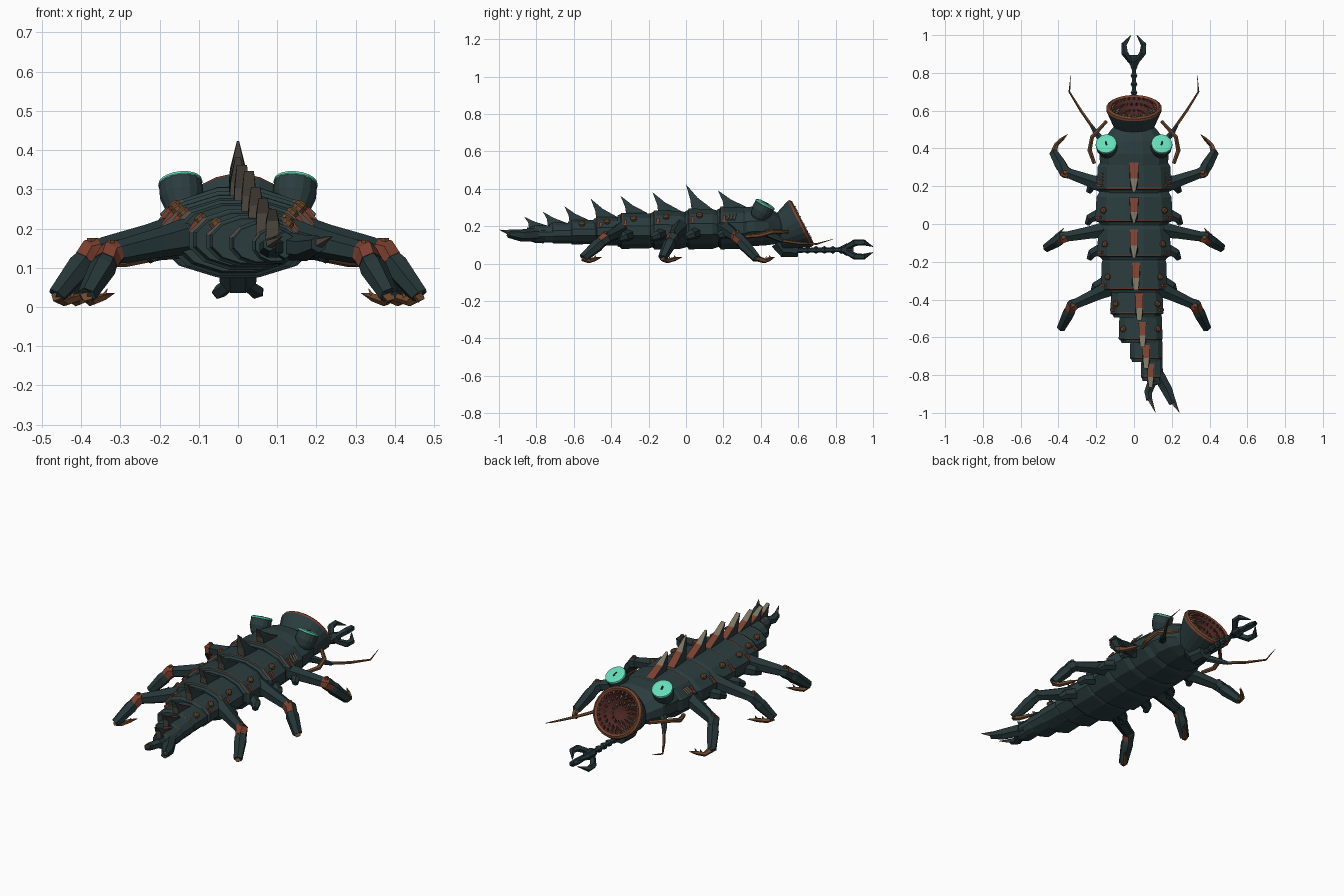
import bpy, bmesh, math
from mathutils import Vector

cube = bpy.data.objects.get("Cube")
if cube:
    bpy.data.objects.remove(cube, do_unlink=True)


def material(name, rgb):
    m = bpy.data.materials.new(name)
    m.use_nodes = True
    m.diffuse_color = (*rgb, 1)
    m.node_tree.nodes["Principled BSDF"].inputs["Base Color"].default_value = (*rgb, 1)
    return m


SHELL = material("dark teal shell", (0.024, 0.046, 0.049))
LIMB = material("deep teal limb", (0.019, 0.037, 0.04))
RED = material("rust red", (0.2, 0.05, 0.028))
BROWN = material("bronze brown", (0.15, 0.065, 0.027))
HORN = material("pale horn", (0.2, 0.17, 0.12))
DUSK = material("dusky horn", (0.085, 0.07, 0.055))
EYE = material("mint eye", (0.13, 0.72, 0.48))
MOUTH = material("dark red mouth", (0.07, 0.02, 0.017))
BLACK = material("black pupil", (0.008, 0.01, 0.012))


def build(name, verts, faces, mats, rule=None):
    """Mesh object with outward normals; rule picks a slot from a face index and face."""
    mesh = bpy.data.meshes.new(name)
    bm = bmesh.new()
    vs = [bm.verts.new(v) for v in verts]
    for i, f in enumerate(faces):
        face = bm.faces.new([vs[k] for k in f])
        if rule:
            face.material_index = rule(i, face)
    bmesh.ops.recalc_face_normals(bm, faces=bm.faces)
    bm.to_mesh(mesh)
    bm.free()
    for m in mats:
        mesh.materials.append(m)
    ob = bpy.data.objects.new(name, mesh)
    bpy.context.collection.objects.link(ob)


def loft(name, rings, mats, rule=None):
    """Skin equal-sized rings and cap both ends."""
    n = len(rings[0])
    faces = [(r * n + k, r * n + (k + 1) % n, (r + 1) * n + (k + 1) % n, (r + 1) * n + k)
             for r in range(len(rings) - 1) for k in range(n)]
    last = (len(rings) - 1) * n
    faces += [tuple(range(n)), tuple(range(last, last + n))]
    build(name, [v for ring in rings for v in ring], faces, mats, rule)


def ring(centre, axis, rx, ry, n):
    """Ring around an axis, with rx sideways and ry upwards."""
    axis = Vector(axis).normalized()
    ref = Vector((0, 0, 1)) if abs(axis.z) < 0.95 else Vector((0, 1, 0))
    side = axis.cross(ref).normalized()
    up = side.cross(axis)
    angles = [2 * math.pi * (k + 0.5) / n for k in range(n)]
    return [Vector(centre) + side * rx * math.cos(a) + up * ry * math.sin(a) for a in angles]


def tube(name, points, radii, mats, n=6, rule=None):
    pts = [Vector(p) for p in points]
    rings = []
    for i, p in enumerate(pts):
        axis = pts[min(i + 1, len(pts) - 1)] - pts[max(i - 1, 0)]
        rings.append(ring(p, axis, radii[i], radii[i], n))
    loft(name, rings, mats if isinstance(mats, list) else [mats], rule)


# Body segments: front y, rear y, centre x, half width, centre z, half height
SEGMENTS = [
    (0.335, 0.185, 0, 0.205, 0.19, 0.118),
    (0.175, 0.015, 0, 0.212, 0.185, 0.113),
    (0.005, -0.17, 0, 0.202, 0.18, 0.108),
    (-0.165, -0.345, 0, 0.182, 0.175, 0.1),
    (-0.33, -0.475, 0.015, 0.145, 0.172, 0.08),
    (-0.46, -0.61, 0.035, 0.12, 0.168, 0.068),
    (-0.59, -0.71, 0.065, 0.09, 0.163, 0.058),
    (-0.69, -0.81, 0.095, 0.06, 0.157, 0.048),
]
# Spines: x, front y, tip y, tip z, tip width share
SPINES = [
    (0, 0.325, 0.17, 0.392, 0.3), (0, 0.14, 0, 0.423, 0.12),
    (0, -0.03, -0.18, 0.382, 0.3), (0.01, -0.205, -0.35, 0.362, 0.6),
    (0.028, -0.365, -0.51, 0.347, 0.6), (0.045, -0.52, -0.65, 0.306, 0.6),
    (0.064, -0.64, -0.765, 0.277, 0.6), (0.088, -0.74, -0.865, 0.25, 0.5),
]


def spine(name, x, front, tip_y, tip_z, tip_width, base, half):
    """Swept back fin: red leading edge with a pale point, dark sides, dusky rear edge."""
    length, rise = front - tip_y, tip_z - base
    profile = [(length, 0, 1), (length * 0.45, rise * 0.45, 0.9), (0, rise, tip_width),
               (length * 0.17, rise * 0.35, 0.85), (length * 0.25, -0.05, 1)]
    n = len(profile)
    verts = [(x + s * half * w, tip_y + py, base + pz) for s in (-1, 1) for py, pz, w in profile]
    faces = [(k, (k + 1) % n, n + (k + 1) % n, n + k) for k in range(n)]
    faces += [(0, 1, 3, 4), (1, 2, 3), (n, n + 1, n + 3, n + 4), (n + 1, n + 2, n + 3)]
    slots = [1, 2, 3, 3, 0]
    build(name, verts, faces, [SHELL, RED, HORN, DUSK], lambda i, f: slots[i] if i < n else 0)


for i, (y0, y1, x, w, z, h) in enumerate(SEGMENTS):
    span = y0 - y1
    stations = [(y0, 0.88), (y0 - span * 0.2, 0.97), (y1 + 0.007, 1.0), (y1, 1.0), (y1 - 0.005, 0.92), (y1 - 0.02, 0.86)]

    def rim_colour(k, face):
        c = face.calc_center_median()
        if 24 <= k < 36 and c.z > z + h * 0.6:
            return 1
        return 2 if 36 <= k < 48 and h * 0.35 < c.z - z < h * 0.8 else 0

    loft(f"body_segment_{i + 1}",
         [ring((x, y, z), (0, 1, 0), w * s, h * s, 12) for y, s in stations],
         [SHELL, RED if i in (0, 3) else BROWN, DUSK], rim_colour)
    spine(f"back_spine_{i + 1}", *SPINES[i], z + h * 0.95, 0.024 - 0.0008 * i)
    # Bolts, rust plates and side lobes
    for s, side in ((1, "left"), (-1, "right")):
        if 0 < i < 6:
            at = Vector((x + s * w * 0.75, y1 + span * 0.36, z + h * 0.62))
            out = Vector((s * 0.6, 0, 0.8))
            tube(f"{side}_bolt_{i + 1}", [at - out * 0.01, at + out * 0.01, at + out * 0.015],
                 [0.017, 0.017, 0.01], BROWN, 8)
        if i < 5:
            tube(f"{side}_rust_plate_{i + 1}",
                 [(x + s * w * 0.82, y1 + 0.02, z + h * 0.55), (x + s * w * 0.95, y1 + 0.02, z + h * 0.25)],
                 [0.011, 0.009], RED, 4)
        if i < 4:
            tube(f"{side}_side_lobe_{i + 1}",
                 [(s * w * 0.85, y1 + 0.04, z - 0.02), (s * (w + 0.02), y1 + 0.015, z - 0.03),
                  (s * (w + 0.035), y1 - 0.015, z - 0.045)], [0.033, 0.027, 0.016], LIMB)

# Tail fork
tube("tail_stem", [(0.105, -0.76, 0.155), (0.12, -0.85, 0.158)], [0.048, 0.034], SHELL)
tube("tail_fork_right", [(0.11, -0.8, 0.155), (0.075, -0.89, 0.15), (0.08, -0.93, 0.16)],
     [0.03, 0.024, 0.018], LIMB)
tube("tail_fork_left", [(0.13, -0.8, 0.155), (0.175, -0.88, 0.15), (0.205, -0.95, 0.16)],
     [0.036, 0.033, 0.022], LIMB)
tube("tail_claw_right", [(0.08, -0.92, 0.16), (0.113, -0.997, 0.18)], [0.015, 0.001], DUSK, 5)
tube("tail_claw_left", [(0.2, -0.93, 0.16), (0.24, -0.997, 0.18)], [0.019, 0.001], DUSK, 5)

# Head
HEAD = [(0.3, 0.185, 0.195, 0.108), (0.37, 0.19, 0.2, 0.11), (0.44, 0.172, 0.2, 0.105),
        (0.5, 0.125, 0.185, 0.08), (0.54, 0.08, 0.18, 0.05)]
loft("head", [ring((0, y, z), (0, 1, 0), w, h, 12) for y, w, z, h in HEAD], [SHELL])

# Funnel mouth: outer wall, rim and hollow throat in one skin
AXIS = Vector((0, 0.89, 0.46)).normalized()
RIM = Vector((0, 0.618, 0.218))
FUNNEL = [(-0.15, 0.092), (-0.07, 0.125), (-0.012, 0.148), (0.0, 0.146), (0.008, 0.134),
          (0.002, 0.124), (-0.03, 0.09), (-0.06, 0.045), (-0.07, 0.015)]
BANDS = [0, 0, 2, 1, 2, 3, 3, 3]
loft("funnel_mouth", [ring(RIM + AXIS * d, AXIS, r, r * 0.94, 24) for d, r in FUNNEL],
     [SHELL, BROWN, RED, MOUTH], lambda k, f: BANDS[k // 24] if k < 24 * 8 else (0 if k == 192 else 3))
TOOTH_ROWS = [(0.0, 0.12, 26, 0.009), (-0.02, 0.094, 20, 0.008), (-0.043, 0.062, 14, 0.007)]
for row, (depth, radius, count, size) in enumerate(TOOTH_ROWS):
    centre = RIM + AXIS * depth
    for k, p in enumerate(ring(centre, AXIS, radius, radius * 0.94, count)):
        inward = (centre - p).normalized()
        tube(f"tooth_{row + 1}_{k + 1}", [p - AXIS * 0.008, p + inward * 0.022 + AXIS * 0.012],
             [size, 0.001], RED if k % 3 == 0 else (HORN if k % 3 == 1 else DUSK), 4)

# Chin and grasping arm
tube("chin_block", [(0, 0.5, 0.12), (0, 0.53, 0.077), (0, 0.6, 0.072)], [0.055, 0.05, 0.04], LIMB, 8)
tube("grasper_arm", [(0, 0.58, 0.07), (0, 0.86, 0.075)], [0.013, 0.013], LIMB)
for k in range(5):
    y = 0.65 + 0.045 * k
    tube(f"arm_joint_{k + 1}", [(0, y - 0.012, 0.073), (0, y, 0.073), (0, y + 0.012, 0.073)],
         [0.014, 0.021, 0.014], LIMB)
tube("grasper_palm", [(0, 0.83, 0.075), (0, 0.86, 0.075), (0, 0.895, 0.075)], [0.018, 0.034, 0.024], LIMB)
for sx in (-1, 1):
    for sz in (-1, 1):
        tube("grasper_claw_" + ("left" if sx > 0 else "right") + ("_upper" if sz > 0 else "_lower"),
             [(sx * 0.015, 0.86, 0.075 + sz * 0.012), (sx * 0.048, 0.905, 0.075 + sz * 0.037),
              (sx * 0.052, 0.95, 0.075 + sz * 0.038), (sx * 0.016, 0.998, 0.075 + sz * 0.016)],
             [0.015, 0.019, 0.016, 0.002], LIMB, 5)

# Legs: hip, knee, ankle, claw bend, claw tip
LEGS = {
    "front": [(0.15, 0.2, 0.19), (0.365, 0.275, 0.14), (0.425, 0.375, 0.03), (0.41, 0.42, 0.014), (0.352, 0.475, 0.035)],
    "middle": [(0.15, -0.03, 0.19), (0.375, -0.07, 0.14), (0.462, -0.125, 0.03), (0.44, -0.1, 0.014), (0.37, -0.02, 0.035)],
    "rear": [(0.13, -0.34, 0.18), (0.325, -0.43, 0.135), (0.385, -0.55, 0.03), (0.375, -0.52, 0.014), (0.315, -0.45, 0.035)],
}
for s, side in ((1, "left"), (-1, "right")):
    for place, path in LEGS.items():
        hip, knee, ankle, bend, tip = [Vector((s * x, y, z)) for x, y, z in path]
        label = f"{side}_{place}_"
        tube(label + "thigh", [hip, hip.lerp(knee, 0.35), hip.lerp(knee, 0.85), knee],
             [0.048, 0.038, 0.031, 0.024], LIMB)
        # Red only on the rear of the knee
        tube(label + "knee", [knee.lerp(hip, 0.1), knee, knee.lerp(ankle, 0.2)], [0.031, 0.035, 0.032],
             [LIMB, RED], 6, lambda k, f: int(k < 12 and f.calc_center_median().y < knee.y - 0.004))
        tube(label + "knee_pin", [knee + Vector((0, 0, 0.02)), knee + Vector((0, 0, 0.036))],
             [0.014, 0.011], BROWN)
        tube(label + "shin", [knee, knee.lerp(ankle, 0.35), ankle, ankle.lerp(bend, 0.3)],
             [0.024, 0.035, 0.025, 0.016], LIMB)
        tube(label + "claw", [ankle, bend, bend.lerp(tip, 0.5), tip], [0.018, 0.013, 0.011, 0.001], BROWN, 5)
        for k, amount in enumerate((0.15, 0.5)):
            root = bend.lerp(tip, amount)
            tube(f"{label}claw_barb_{k + 1}", [root, root + Vector((-s * 0.012, 0, 0.022))],
                 [0.009, 0.001], BROWN, 4)

    # Eyes on rounded, tilted sockets
    look = Vector((s * 0.1, 0.47, 0.88)).normalized()
    eye = Vector((s * 0.147, 0.423, 0.316))
    loft(f"{side}_eye_socket", [ring(eye + look * d, look, r, r, 16) for d, r in
                                ((-0.1, 0.025), (-0.075, 0.045), (-0.04, 0.056), (-0.003, 0.055))], [SHELL])
    loft(f"{side}_eye", [ring(eye + look * d, look, r, r, 20)
                         for d, r in ((-0.008, 0.05), (-0.002, 0.057), (0.005, 0.055), (0.009, 0.04))], [EYE])
    loft(f"{side}_pupil", [ring(eye + look * d, look, 0.006, 0.016, 6) for d in (0.006, 0.011)], [BLACK])

    # Feelers, palps and cheek gills
    tube(f"{side}_feeler_base", [(s * 0.15, 0.42, 0.17), (s * 0.2, 0.48, 0.14), (s * 0.225, 0.52, 0.12)],
         [0.022, 0.016, 0.01], LIMB)
    tube(f"{side}_feeler", [(s * 0.21, 0.5, 0.125), (s * 0.28, 0.6, 0.11), (s * 0.342, 0.7, 0.105), (s * 0.335, 0.785, 0.13)],
         [0.009, 0.008, 0.005, 0.001], BROWN, 5)
    tube(f"{side}_palp", [(s * 0.21, 0.32, 0.145), (s * 0.235, 0.39, 0.15), (s * 0.222, 0.46, 0.17), (s * 0.145, 0.545, 0.17)],
         [0.011, 0.013, 0.012, 0.01], BROWN)
    for k in range(3):
        y = 0.222 + 0.017 * k
        tube(f"{side}_cheek_gill_{k + 1}", [(s * 0.196, y, 0.234), (s * 0.165, y + 0.01, 0.264)],
             [0.006, 0.005], HORN, 4)
